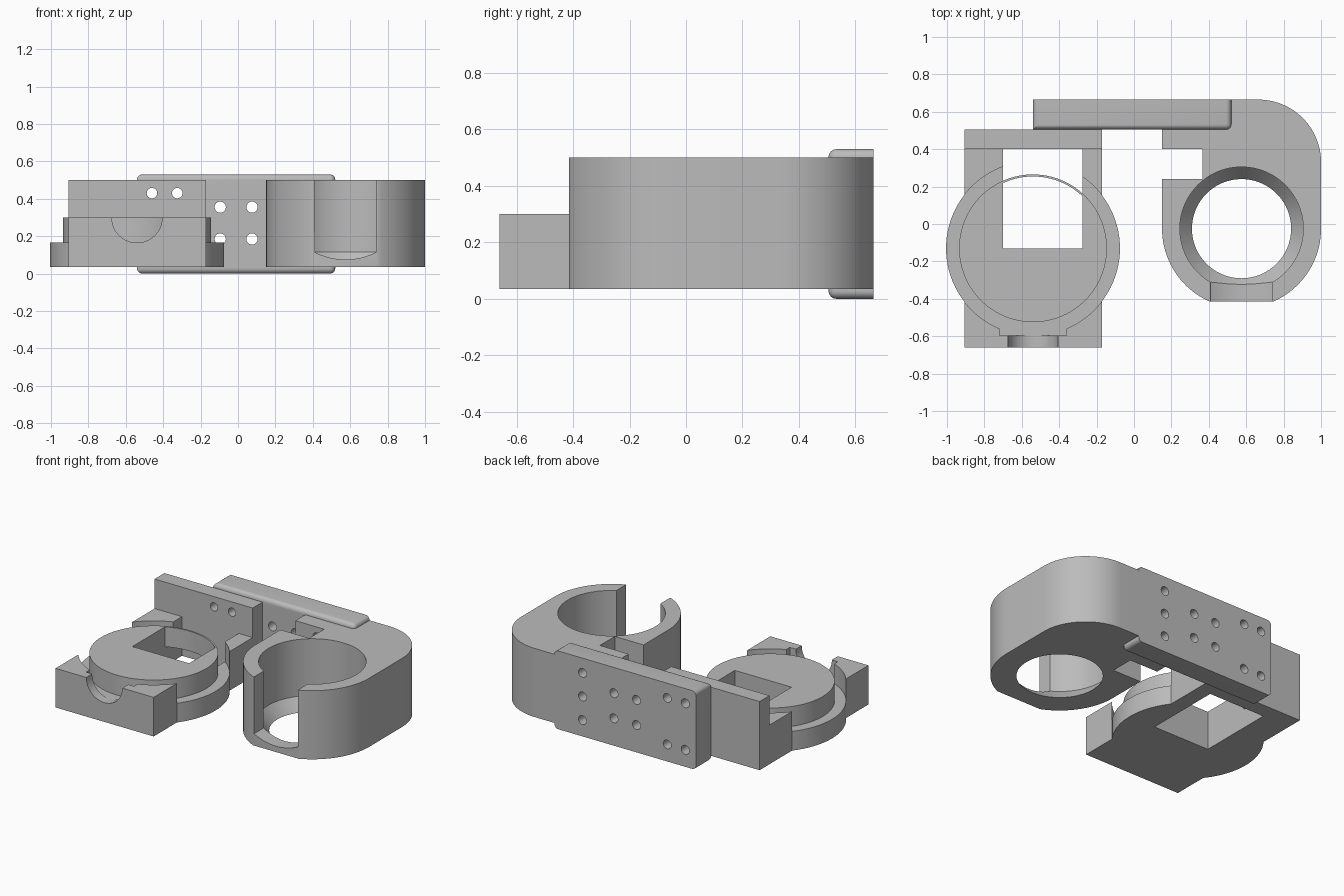
import bpy, bmesh
from math import sin, cos, pi, radians

cube = bpy.data.objects.get("Cube")
if cube:
    bpy.data.objects.remove(cube, do_unlink=True)

grey = bpy.data.materials.new("plain grey")
grey.use_nodes = True
COLOUR = (0.5, 0.5, 0.5, 1)
grey.diffuse_color = COLOUR
grey.node_tree.nodes["Principled BSDF"].inputs["Base Color"].default_value = COLOUR


def finish(bm, name):
    bmesh.ops.recalc_face_normals(bm, faces=bm.faces)
    mesh = bpy.data.meshes.new(name)
    bm.to_mesh(mesh)
    bm.free()
    mesh.materials.append(grey)
    ob = bpy.data.objects.new(name, mesh)
    bpy.context.collection.objects.link(ob)
    return ob


def loft(rings, name):
    """Join rings of equal point count and cap both ends."""
    bm = bmesh.new()
    loops = [[bm.verts.new(p) for p in ring] for ring in rings]
    for a, b in zip(loops, loops[1:]):
        for i in range(len(a)):
            j = (i + 1) % len(a)
            bm.faces.new((a[i], a[j], b[j], b[i]))
    bm.faces.new(loops[0])
    bm.faces.new(loops[-1])
    return finish(bm, name)


def prism(pts, lo, hi, axis="z", name="cutter"):
    if axis == "z":
        return loft([[(a, b, h) for a, b in pts] for h in (lo, hi)], name)
    return loft([[(a, h, b) for a, b in pts] for h in (lo, hi)], name)


def box(x0, x1, y0, y1, z0, z1, name="cutter"):
    return prism([(x0, y0), (x1, y0), (x1, y1), (x0, y1)], z0, z1, "z", name)


def arc(cx, cy, r, a0, a1, n):
    angles = [radians(a0 + (a1 - a0) * i / n) for i in range(n + 1)]
    return [(cx + r * cos(a), cy + r * sin(a)) for a in angles]


def lathe(profile, cx, cy, name="cutter", n=96):
    return loft([[(x, y, z) for x, y in arc(cx, cy, r, 0, 360, n)[:-1]]
                 for r, z in profile], name)


def combine(ob, other, operation):
    mod = ob.modifiers.new("combine", "BOOLEAN")
    mod.operation, mod.object, mod.solver = operation, other, "EXACT"
    bpy.context.view_layer.objects.active = ob
    bpy.ops.object.modifier_apply(modifier=mod.name)
    bpy.data.objects.remove(other, do_unlink=True)


def add(ob, other):
    combine(ob, other, "UNION")


def cut(ob, other):
    combine(ob, other, "DIFFERENCE")


BASE, TOP = 0.035, 0.5

# Round clamp body: tangent outline with a side notch and flattened nose
cx, cy = 0.575, -0.025
outline = arc(cx, cy, 0.425, 180, 246.5, 20) + arc(cx, cy, 0.425, 293.5, 360, 20)
outline += arc(0.665, 0.33, 0.335, 0, 90, 24)
outline += [(0.15, 0.665), (0.15, 0.4), (0.365, 0.4), (0.365, 0.24), (0.15, 0.24)]
clamp = prism(outline, BASE, TOP, name="clamp_and_mounting_plate")

# Bore with tapered seat, and front slot with curved floor
cut(clamp, lathe([(0.257, 0.025), (0.33, 0.115), (0.33, 0.6)], cx, cy))
slot = [(cx + 0.165, 0.6), (cx - 0.165, 0.6)] + arc(cx, 0.435, 0.36, 242.8, 297.2, 16)
cut(clamp, prism(slot, -0.6, -0.2, "y"))

# Mounting plate with softened edges, flat at the back
bm = bmesh.new()
bmesh.ops.create_cube(bm, size=1)
for v in bm.verts:
    v.co = (-0.01 + 1.06 * v.co.x, 0.585 + 0.16 * v.co.y, 0.265 + 0.53 * v.co.z)
soft = []
for e in bm.edges:
    a, b = (v.co for v in e.verts)
    front = a.y < 0.6 and b.y < 0.6
    left_front = front and a.x < 0 and b.x < 0
    if (front or abs(a.y - b.y) > 0.1) and not left_front:
        soft.append(e)
bmesh.ops.bevel(bm, geom=soft, offset=0.028, segments=6, profile=0.5, affect="EDGES")
add(clamp, finish(bm, "mounting_plate"))

# Turntable holder: block with a round recess, stepped disc and rear wall
dx, dy = -0.54, -0.13
holder = box(-0.905, -0.17, -0.66, 0.45, BASE, 0.3, "disc_holder")
cut(holder, lathe([(0.465, 0.165), (0.465, 0.6)], dx, dy))
cut(holder, box(-0.72, -0.36, -0.597, -0.3, 0.165, 0.6))
add(holder, lathe([(0.465, BASE), (0.465, 0.165)], dx, dy))
add(holder, lathe([(0.395, 0.1), (0.395, 0.3)], dx, dy))
add(holder, box(-0.905, -0.17, 0.4, 0.505, BASE, TOP))

# Rectangular window and half-round front notch
cut(holder, box(-0.7, -0.275, -0.13, 0.4, -0.1, 0.4))
cut(holder, prism(arc(dx, 0.3, 0.135, 0, 360, 48)[:-1], -0.8, -0.55, "y"))

# Thin rim bridging the window
rim = arc(dx, dy, 0.395, 47, 115, 24) + arc(dx, dy, 0.384, 115, 47, 24)
add(holder, prism(rim, 0.165, 0.3))

# Screw holes through the plate and rear wall
holes = [(x, z) for x in (-0.46, -0.325) for z in (0.43, 0.115)]
for x, z in holes:
    cut(holder, prism(arc(x, z, 0.028, 0, 360, 24)[:-1], 0.35, 0.6, "y"))
holes += [(x, z) for x in (-0.095, 0.075) for z in (0.355, 0.185)]
holes += [(0.31, z) for z in (0.43, 0.27, 0.11)]
for x, z in holes:
    cut(clamp, prism(arc(x, z, 0.03, 0, 360, 24)[:-1], 0.38, 0.8, "y"))

# Smooth curved walls, crisp edges
bpy.ops.object.select_all(action="DESELECT")
for ob in (clamp, holder):
    ob.select_set(True)
bpy.context.view_layer.objects.active = clamp
bpy.ops.object.shade_smooth_by_angle(angle=radians(30))
